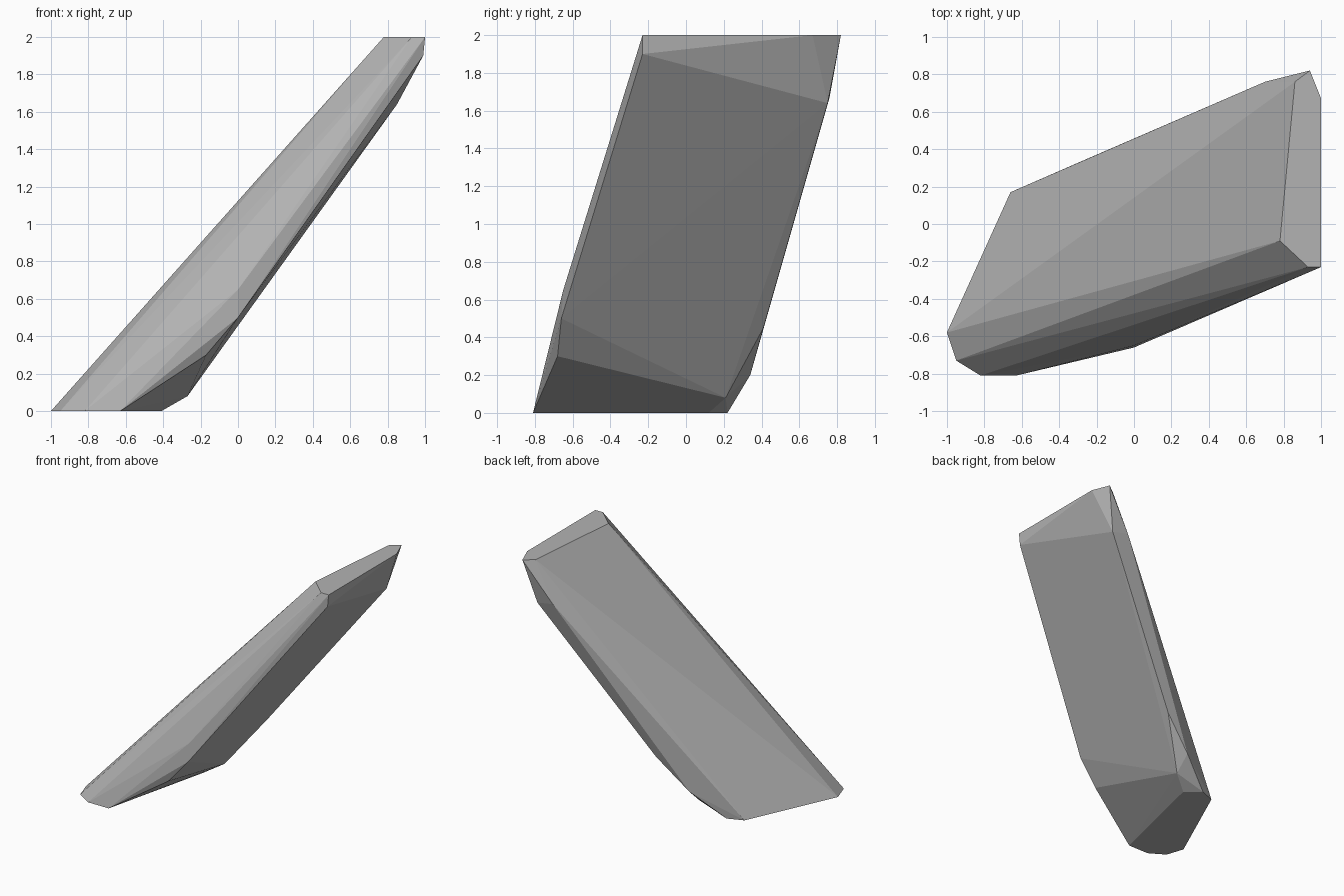
import bpy
import bmesh

cube = bpy.data.objects.get("Cube")
if cube:
    bpy.data.objects.remove(cube, do_unlink=True)

# Single stone colour
stone = bpy.data.materials.new("stone_grey")
stone.use_nodes = True
grey = (0.45, 0.45, 0.45, 1)
stone.diffuse_color = grey
stone.node_tree.nodes["Principled BSDF"].inputs["Base Color"].default_value = grey

# Flat outlines of the two ends, as (x, y)
base = [(-1, -.58), (-.95, -.73), (-.82, -.81), (-.63, -.81),
        (-.41, .12), (-.53, .22), (-.66, .17)]
tip = [(.78, -.09), (.93, -.23), (1, -.23), (1, .67), (.94, .82), (.86, .76)]

# Chipped corners between the ends
lower_chips = [(-.17, -.68, .3), (0, -.66, .5), (0, -.65, .65),
               (-.27, .21, .08), (-.27, .34, .2), (-.01, .41, .45)]
upper_chips = [(.99, -.23, 1.9), (.85, .75, 1.64), (.7, .76, 1.67)]

corners = ([(x, y, 0) for x, y in base] + [(x, y, 2) for x, y in tip]
           + lower_chips + upper_chips)

# Leaning faceted slab: the hull around all corners
bm = bmesh.new()
for corner in corners:
    bm.verts.new(corner)
hull = bmesh.ops.convex_hull(bm, input=bm.verts)
loose = [v for v in bm.verts if not v.link_faces]
bmesh.ops.delete(bm, geom=loose, context='VERTS')
bmesh.ops.recalc_face_normals(bm, faces=bm.faces)

mesh = bpy.data.meshes.new("leaning_rock_slab")
bm.to_mesh(mesh)
bm.free()
mesh.materials.append(stone)
slab = bpy.data.objects.new("leaning_rock_slab", mesh)
bpy.context.collection.objects.link(slab)
